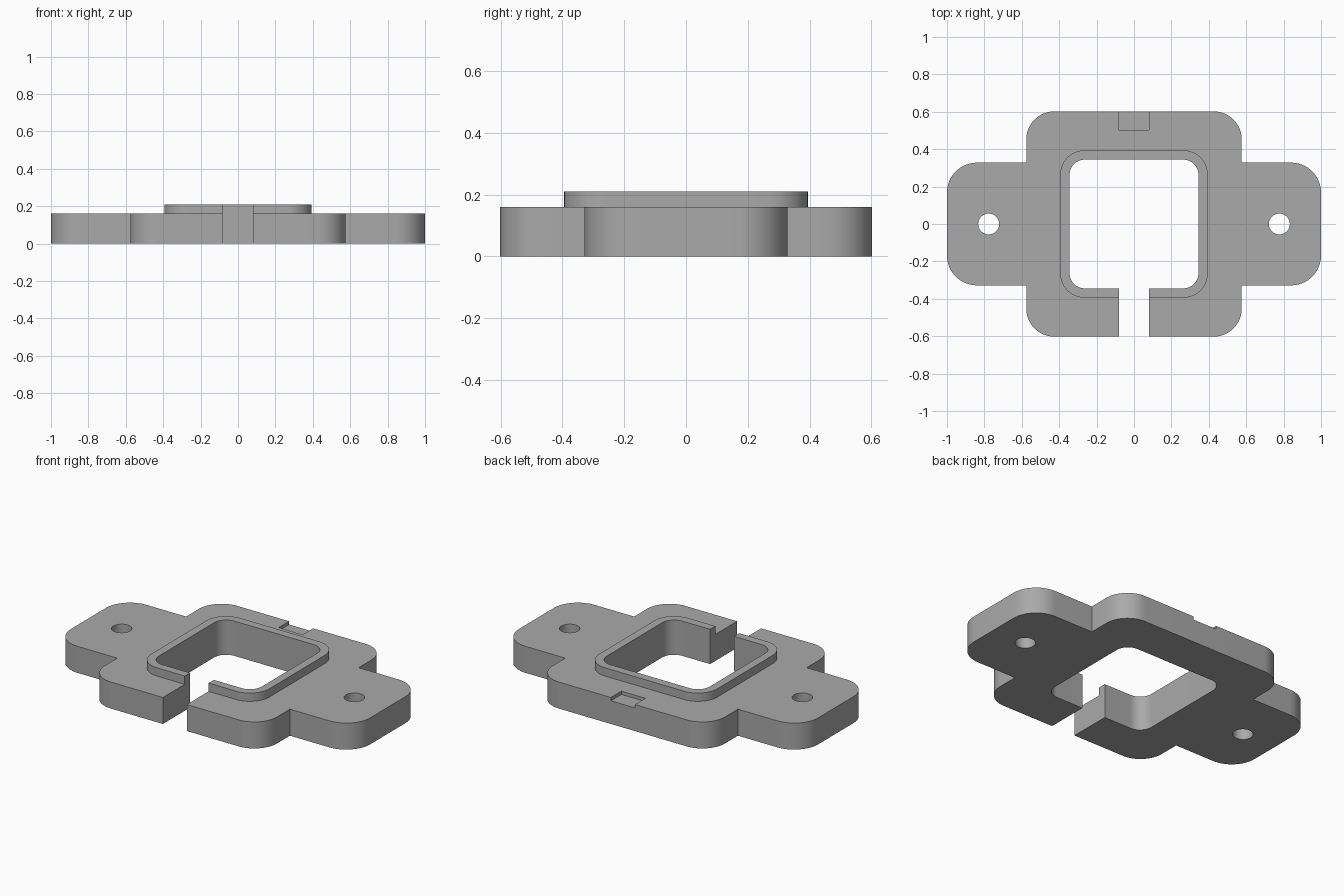
import bpy, bmesh
from math import cos, sin, pi, radians

cube = bpy.data.objects.get("Cube")
if cube:
    bpy.data.objects.remove(cube, do_unlink=True)

grey = bpy.data.materials.new("mid grey")
grey.use_nodes = True
COLOUR = (0.40, 0.40, 0.40, 1)
grey.diffuse_color = COLOUR
grey.node_tree.nodes["Principled BSDF"].inputs["Base Color"].default_value = COLOUR


def prism(name, points, z0, z1):
    """Extrude a closed outline between two heights."""
    bm = bmesh.new()
    base = bm.faces.new([bm.verts.new((x, y, z0)) for x, y in points])
    top = bmesh.ops.extrude_face_region(bm, geom=[base])["geom"]
    verts = [v for v in top if isinstance(v, bmesh.types.BMVert)]
    bmesh.ops.translate(bm, verts=verts, vec=(0, 0, z1 - z0))
    bmesh.ops.recalc_face_normals(bm, faces=bm.faces)
    mesh = bpy.data.meshes.new(name)
    bm.to_mesh(mesh)
    bm.free()
    mesh.materials.append(grey)
    obj = bpy.data.objects.new(name, mesh)
    bpy.context.collection.objects.link(obj)
    return obj


def arc(cx, cy, r, start, sweep, steps):
    angles = [start + sweep * i / steps for i in range(steps + 1)]
    return [(cx + r * cos(a), cy + r * sin(a)) for a in angles]


def rounded(name, hx, hy, r, z0, z1):
    """Rounded rectangle block centred on the origin."""
    pts = []
    for i, (sx, sy) in enumerate([(1, 1), (-1, 1), (-1, -1), (1, -1)]):
        pts += arc(sx * (hx - r), sy * (hy - r), r, i * pi / 2, pi / 2, 16)
    return prism(name, pts, z0, z1)


def box(name, x0, x1, y0, y1, z0, z1):
    return prism(name, [(x0, y0), (x1, y0), (x1, y1), (x0, y1)], z0, z1)


def combine(target, tool, operation):
    mod = target.modifiers.new(operation.title(), "BOOLEAN")
    mod.operation = operation
    mod.solver = "EXACT"
    mod.object = tool
    bpy.context.view_layer.objects.active = target
    bpy.ops.object.modifier_apply(modifier=mod.name)
    bpy.data.objects.remove(tool, do_unlink=True)


THICK, LIP_TOP, SLOT = 0.16, 0.21, 0.08

# Body, side wings and raised lip joined into one solid
plate = rounded("mounting_plate", 0.576, 0.602, 0.15, 0, THICK)
combine(plate, rounded("wings", 1.0, 0.328, 0.16, 0, THICK), "UNION")
combine(plate, rounded("lip", 0.394, 0.394, 0.13, 0.08, LIP_TOP), "UNION")

# Central opening, front slot and shallow rear notch
combine(plate, rounded("opening", 0.344, 0.344, 0.08, -0.1, 0.4), "DIFFERENCE")
combine(plate, box("slot", -SLOT, SLOT, -0.8, -0.2, -0.1, 0.4), "DIFFERENCE")
combine(plate, box("notch", -SLOT, SLOT, 0.502, 0.8, THICK - 0.02, 0.4), "DIFFERENCE")

# Screw holes in the wings
for side in (-1, 1):
    circle = arc(side * 0.777, 0, 0.056, 0, 2 * pi, 40)[:-1]
    combine(plate, prism("screw_hole", circle, -0.1, 0.4), "DIFFERENCE")

# Smooth rounded corners, crisp edges
bpy.ops.object.select_all(action="DESELECT")
plate.select_set(True)
bpy.context.view_layer.objects.active = plate
bpy.ops.object.shade_smooth_by_angle(angle=radians(30))
